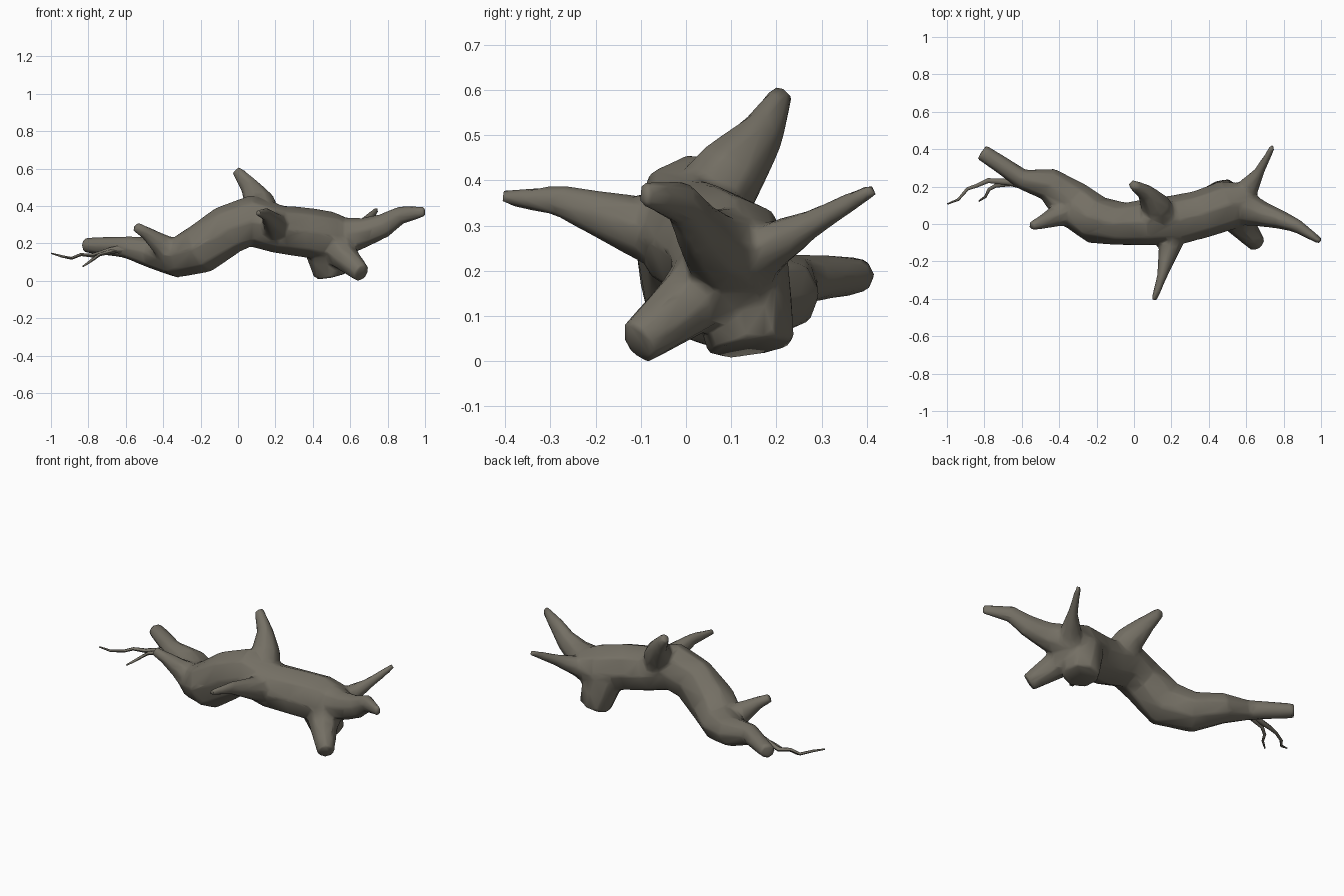
import bpy, bmesh, math
from mathutils import Vector

wood = bpy.data.materials.new("weathered_wood")
wood.diffuse_color = (0.175, 0.16, 0.128, 1)


def activate(obs):
    bpy.ops.object.select_all(action='DESELECT')
    for o in obs:
        o.select_set(True)
    bpy.context.view_layer.objects.active = obs[0]


def limb(name, rings, sides=8):
    """Tapered tube; each ring is x, y, z, sideways radius, upright radius."""
    pts = [Vector(r[:3]) for r in rings]
    bm = bmesh.new()
    loops = []
    for i, r in enumerate(rings):
        t = (pts[min(i + 1, len(pts) - 1)] - pts[max(i - 1, 0)]).normalized()
        side = t.cross(Vector((0, 0, 1))).normalized()
        up = side.cross(t)
        loops.append([bm.verts.new(pts[i] + side * r[3] * math.cos(a) + up * r[4] * math.sin(a))
                      for a in (2 * math.pi * k / sides for k in range(sides))])
    for a, b in zip(loops, loops[1:]):
        for k in range(sides):
            n = (k + 1) % sides
            bm.faces.new((a[k], a[n], b[n], b[k]))
    bm.faces.new(loops[0])
    bm.faces.new(loops[-1])
    bmesh.ops.recalc_face_normals(bm, faces=bm.faces)
    me = bpy.data.meshes.new(name)
    bm.to_mesh(me)
    bm.free()
    me.materials.append(wood)
    ob = bpy.data.objects.new(name, me)
    bpy.context.collection.objects.link(ob)
    activate([ob])
    bpy.ops.object.shade_smooth_by_angle(angle=math.radians(60))
    return ob


# main log, from the thin left end to the broken right end
log = [limb("driftwood_log", [
    (-0.815, 0.385, 0.19, .044, .042), (-0.70, 0.31, 0.185, .05, .05),
    (-0.60, 0.24, 0.18, .055, .06), (-0.46, 0.215, 0.15, .09, .085),
    (-0.33, 0.11, 0.125, .125, .11), (-0.20, 0.02, 0.17, .13, .135),
    (-0.05, 0.0, 0.275, .115, .135), (0.07, 0.01, 0.32, .125, .14),
    (0.22, 0.02, 0.275, .135, .13), (0.35, 0.05, 0.26, .13, .135),
    (0.50, 0.10, 0.235, .135, .135), (0.60, 0.12, 0.24, .10, .09),
    (0.64, 0.12, 0.24, .06, .06)])]

# broken branches, each flared where it leaves the log
log.append(limb("upper_branch", [
    (0.14, 0.03, 0.32, .10, .10), (0.115, 0.10, 0.42, .08, .085),
    (0.06, 0.17, 0.505, .045, .055), (-0.01, 0.213, 0.592, .025, .028)]))
log.append(limb("front_branch", [
    (0.20, 0.0, 0.28, .11, .11), (0.19, -0.13, 0.305, .06, .065),
    (0.15, -0.28, 0.355, .027, .037), (0.106, -0.41, 0.363, .016, .016)]))
log.append(limb("right_branch", [
    (0.55, 0.10, 0.235, .11, .11), (0.68, 0.055, 0.26, .07, .08),
    (0.78, 0.025, 0.295, .052, .066), (0.87, -0.01, 0.35, .038, .05),
    (0.998, -0.093, 0.37, .018, .028)]))
log.append(limb("back_branch", [
    (0.54, 0.11, 0.22, .10, .09), (0.61, 0.19, 0.255, .06, .055),
    (0.67, 0.28, 0.305, .028, .032), (0.742, 0.415, 0.38, .015, .017)]))
log.append(limb("front_foot", [
    (0.52, 0.09, 0.20, .12, .12), (0.57, 0.0, 0.125, .078, .078),
    (0.66, -0.108, 0.04, .048, .053)]))
log.append(limb("back_foot", [
    (0.46, 0.11, 0.21, .12, .12), (0.48, 0.13, 0.12, .11, .105),
    (0.50, 0.145, 0.03, .105, .09)]))
log.append(limb("left_stub", [
    (-0.33, 0.08, 0.13, .10, .10), (-0.42, 0.04, 0.20, .058, .058),
    (-0.49, 0.01, 0.255, .038, .036), (-0.55, -0.012, 0.29, .024, .027)]))

# fuse the log and branches, soften the joins, then return to a low-poly form
activate(log)
bpy.ops.object.join()
trunk = log[0]
rm = trunk.modifiers.new("fuse", 'REMESH')
rm.mode, rm.voxel_size = 'VOXEL', 0.009
sm = trunk.modifiers.new("soften", 'SMOOTH')
sm.factor, sm.iterations = 0.5, 10
dc = trunk.modifiers.new("simplify", 'DECIMATE')
dc.ratio = 0.04
for m in ("fuse", "soften", "simplify"):
    bpy.ops.object.modifier_apply(modifier=m)
trunk.data.materials.clear()
trunk.data.materials.append(wood)
bpy.ops.object.shade_smooth_by_angle(angle=math.radians(60))

# rest the log on the ground
low = min(v.co.z for v in trunk.data.vertices)
for v in trunk.data.vertices:
    v.co.z -= low

# thin forked twig beside the left end
limb("long_twig", [
    (-0.54, 0.21, 0.17, .035, .04), (-0.68, 0.225, 0.165, .018, .016),
    (-0.78, 0.232, 0.135, .013, .012), (-0.84, 0.205, 0.14, .010, .009),
    (-0.89, 0.188, 0.12, .009, .008), (-0.94, 0.13, 0.13, .007, .007),
    (-0.998, 0.107, 0.147, .004, .004)], 6)
limb("short_twig", [
    (-0.64, 0.22, 0.165, .016, .016), (-0.74, 0.205, 0.14, .011, .010),
    (-0.775, 0.185, 0.115, .009, .008), (-0.795, 0.145, 0.10, .007, .007),
    (-0.83, 0.122, 0.076, .004, .004)], 6)
